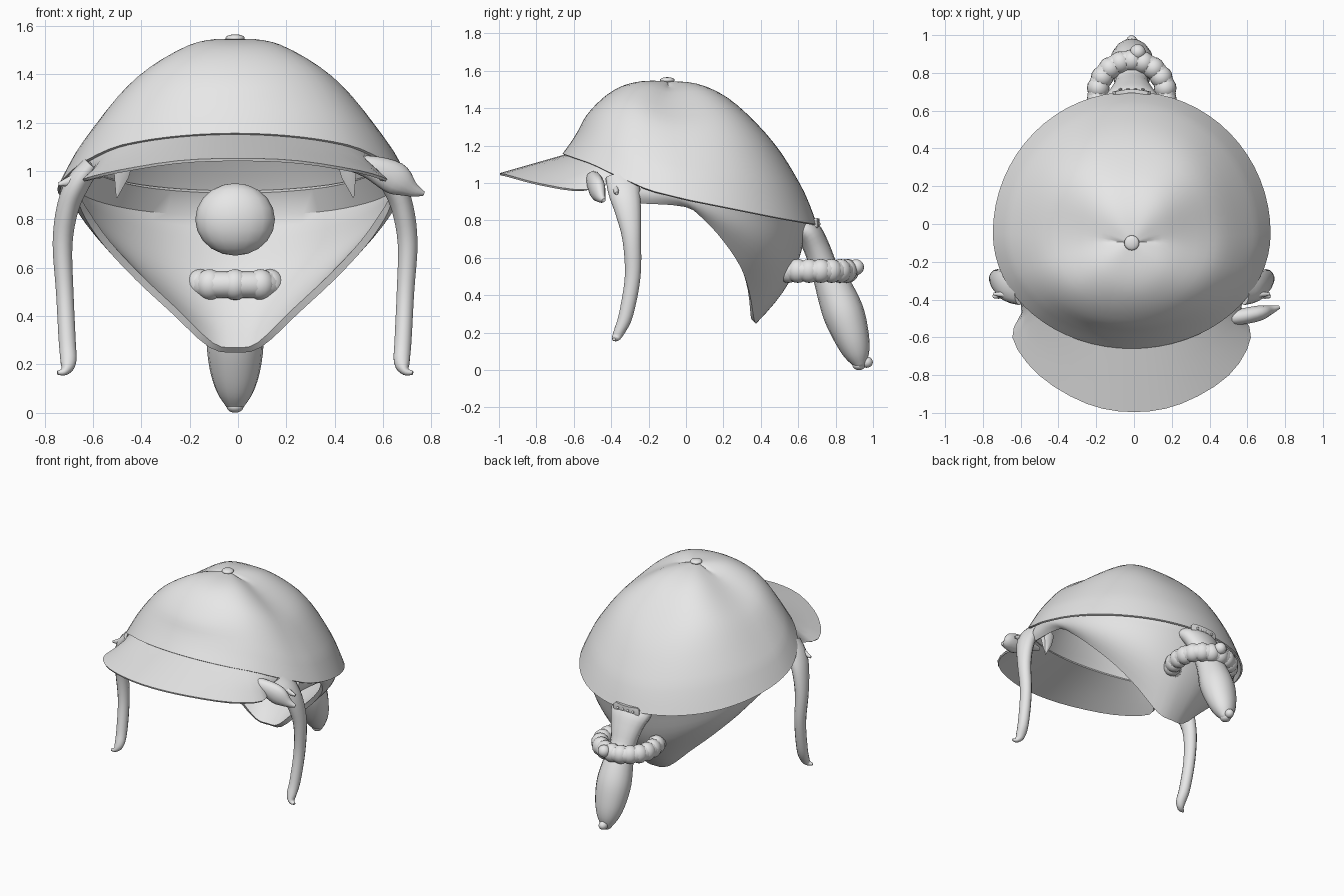
import bpy, bmesh, math
from mathutils import Vector

if "Cube" in bpy.data.objects:
    bpy.data.objects.remove(bpy.data.objects["Cube"])

CX = -0.012  # symmetry plane of the head
grey = bpy.data.materials.new("light_grey")
grey.diffuse_color = (0.8, 0.8, 0.8, 1)
grey.use_nodes = True
grey.node_tree.nodes["Principled BSDF"].inputs["Base Color"].default_value = grey.diffuse_color


def finish(name, bm, thick=0.0, angle=40):
    bmesh.ops.remove_doubles(bm, verts=bm.verts, dist=0.0005)
    bmesh.ops.recalc_face_normals(bm, faces=bm.faces)
    me = bpy.data.meshes.new(name)
    bm.to_mesh(me)
    bm.free()
    me.materials.append(grey)
    ob = bpy.data.objects.new(name, me)
    bpy.context.collection.objects.link(ob)
    bpy.ops.object.select_all(action='DESELECT')
    bpy.context.view_layer.objects.active = ob
    ob.select_set(True)
    if thick:
        mod = ob.modifiers.new("thickness", 'SOLIDIFY')
        mod.thickness, mod.offset = thick, 0
        bpy.ops.object.modifier_apply(modifier=mod.name)
    bpy.ops.object.shade_smooth_by_angle(angle=math.radians(angle))
    return ob


def smooth(pts, n):
    """Resample a list of tuples with a Catmull-Rom curve, n steps per span."""
    P = [Vector(p) for p in pts]
    P = [2 * P[0] - P[1]] + P + [2 * P[-1] - P[-2]]
    out = []
    for i in range(1, len(P) - 2):
        a, b, c, d = P[i - 1:i + 3]
        for k in range(n):
            t = k / n
            out.append(0.5 * (2 * b + (c - a) * t + (2 * a - 5 * b + 4 * c - d) * t * t
                              + (3 * b - a - 3 * c + d) * t ** 3))
    return out + [P[-2]]


def lookup(table, x):
    for (x0, y0), (x1, y1) in zip(table, table[1:]):
        if x <= x1:
            return y0 + (y1 - y0) * max(0, (x - x0) / (x1 - x0))
    return table[-1][1]


def grid(rows, closed=False, caps=False):
    bm = bmesh.new()
    V = [[bm.verts.new(p) for p in r] for r in rows]
    n = len(rows[0])
    for a, b in zip(V, V[1:]):
        for i in range(n if closed else n - 1):
            j = (i + 1) % n
            bm.faces.new((a[i], a[j], b[j], b[i]))
    if caps:
        bm.faces.new(V[0])
        bm.faces.new(V[-1])
    return bm


def tube(name, pts, wide, seg=14, n=4):
    """Lock of hair: points are x, y, z, radius along 'wide', radius across."""
    path = smooth([p[:3] for p in pts], n)
    radii = smooth([(p[3], p[4], 0) for p in pts], n)
    rows = []
    for i, (c, r) in enumerate(zip(path, radii)):
        t = (path[min(i + 1, len(path) - 1)] - path[max(i - 1, 0)]).normalized()
        u = (Vector(wide) - t * t.dot(Vector(wide))).normalized()
        v = t.cross(u)
        rows.append([c + u * r.x * math.cos(k * math.tau / seg)
                     + v * r.y * math.sin(k * math.tau / seg) for k in range(seg)])
    return finish(name, grid(rows, True, True), angle=60)


def balls(name, specs):
    """Joined ellipsoids given as (centre, radii)."""
    bm = bmesh.new()
    for c, r in specs:
        vs = bmesh.ops.create_uvsphere(bm, u_segments=16, v_segments=10, radius=1)["verts"]
        for v in vs:
            v.co = Vector((v.co.x * r[0] + c[0], v.co.y * r[1] + c[1], v.co.z * r[2] + c[2]))
    return finish(name, bm, angle=60)


# Cap rim, dipping towards the back
RIM_Z = [(-.66, 1.155), (-.5, 1.1), (-.42, 1.06), (-.2, .96), (0, .91),
         (.2, .87), (.5, .81), (.7, .775)]


def rim(a, inset=0.0):
    """a = 0 at the front, pi at the back."""
    y = -math.cos(a)
    y = -.05 + y * ((.605 if y < 0 else .745) - inset)
    return Vector((CX + (.73 - inset) * math.sin(a), y, lookup(RIM_Z, y)))


# Cap dome: front, side and back profiles blended around the apex, fuller on the diagonals
FRONT = [(1, 0), (.92, .16), (.85, .32), (.77, .53), (.62, .76), (.45, .92), (.25, .995), (0, 1)]
SIDE = [(1, 0), (.94, .14), (.87, .28), (.7, .54), (.55, .7), (.28, .9), (.12, .97), (0, 1)]
BACK = [(1, 0), (.95, .14), (.89, .275), (.76, .5), (.6, .7), (.4, .885), (.2, .98), (0, 1)]
profs = [smooth([(a, b, 0) for a, b in p], 3) for p in (FRONT, SIDE, BACK)]
rows = []
for f, s, b in zip(*profs):
    row = []
    for k in range(64):
        a = k * math.tau / 64
        c = math.cos(a)
        p = s.lerp(f if c > 0 else b, c * c)
        h = p.y + .11 * math.sin(2 * a) ** 2 * math.sin(math.pi * p.x) * p.x
        h -= .015 * math.exp(-(c / .15) ** 2) * math.exp(-((p.x - .12) / .08) ** 2)  # seam tuck
        r = rim(a)
        row.append((CX + p.x * (r.x - CX), -.1 + p.x * (r.y + .1), r.z + h * (1.54 - r.z)))
    rows.append(row)
finish("cap_dome", grid(rows, True), .012)

# Button on the crown
balls("cap_button", [((CX, -.1, 1.55), (.04, .04, .016)), ((CX, -.1, 1.535), (.02, .02, .02))])

# Visor
outer = smooth([(-.565, -.45, .975), (-.64, -.6, .965), (-.5, -.8, 1.0), (-.25, -.95, 1.04), (0, -.994, 1.05),
                (.25, -.95, 1.04), (.5, -.8, 1.0), (.615, -.6, .965), (.55, -.45, .975)], 3)
n = len(outer)
rows = [[], [], [], []]
for i, o in enumerate(outer):
    r = rim((i / (n - 1) * 2 - 1) * math.radians(56), .01)
    for k, row in enumerate(rows):
        row.append(r.lerp(o, k / 3) - Vector((0, 0, .003)))
finish("visor", grid(rows), .012)

# Hair covering the back of the head, from the cap down to the nape
edge = [(.64, -.27, .9), (.645, 0, .885), (.61, .1, .815), (.53, .2, .7), (.4, .29, .56),
        (.25, .335, .42), (.1, .355, .28), (0, .365, .26)]
tops = [108, 94, 80, 64, 48, 31, 13, 0]
full = [(x, y, z, t) for (x, y, z), t in zip(edge, tops)]
full += [(-x, y, z, -t) for x, y, z, t in full[-2::-1]]
E = smooth([p[:3] for p in full], 3)
A = smooth([(p[3], 0, 0) for p in full], 3)
rows = []
for k in range(-1, 11):
    row = []
    for e, a in zip(E, A):
        top = rim(math.pi - math.radians(a.x), .045) + Vector((0, 0, .03))
        e = e + Vector((CX, 0, 0))
        if k < 0:
            row.append(Vector((CX + (top.x - CX) * .93, top.y * .945, top.z + .1)))
            continue
        t = k / 10
        out = Vector((top.x - CX, top.y, 0)).normalized()
        gap = min(1, (top - e).length / .5)
        row.append(top.lerp(e, t) + out * .062 * gap * math.sin(math.pi * t ** 1.25))
    rows.append(row)
finish("back_hair", grid(rows), .03)

# Long locks in front of the ears, with short tips under the cap
lock = [(.59, -.34, 1.03, .09, .04), (.65, -.33, .95, .085, .05), (.692, -.31, .85, .07, .047),
        (.714, -.29, .7, .05, .042), (.705, -.285, .5, .042, .037), (.695, -.32, .3, .038, .036),
        (.69, -.355, .21, .03, .033), (.705, -.375, .172, .022, .018), (.735, -.385, .165, .008, .008)]
for side, s in (("right", 1), ("left", -1)):
    tube(side + "_long_lock", [(CX + s * p[0],) + p[1:] for p in lock], (0, 1, 0))
    tube(side + "_short_tip", [(CX + s * .46, -.36, 1.06, .04, .05), (CX + s * .47, -.35, .98, .03, .035),
                               (CX + s * .49, -.34, .89, .003, .003)], (0, 1, 0), 6, 1)
    tube(side + "_temple_lock", [(CX + s * .58, -.38, 1.0, .02, .015), (CX + s * .66, -.375, .965, .025, .018),
                                 (CX + s * .73, -.37, .945, .008, .008)], (0, 0, 1), 10)

# Loose lock sweeping out on one side
tube("loose_lock", [(.4, -.5, 1.03, .012, .012), (.53, -.495, 1.02, .045, .04), (.65, -.475, .97, .068, .042),
                    (.72, -.455, .925, .033, .025), (.768, -.44, .907, .01, .01)], (0, 0, 1))

# Ponytail, with its root inside the hair
balls("ponytail_root", [((CX, .55, .8), (.165, .1, .15))])
tail = [(.57, .77, .14, .06), (.65, .74, .15, .07), (.7, .65, .115, .07), (.74, .54, .09, .075),
        (.785, .45, .1, .095), (.84, .31, .118, .11), (.885, .18, .105, .095), (.915, .085, .075, .068),
        (.935, .015, .03, .025)]
tube("ponytail", [(CX, y, z, a, b) for y, z, a, b in tail], (1, 0, 0), 16)
balls("ponytail_tip", [((CX, .965, .042), (.03, .034, .03)), ((CX, .925, .025), (.035, .035, .025))])

# Beaded hair tie on a flattened ring, with a soft core
ring = []
for k in range(18):
    a = k * math.tau / 18
    s, c = math.sin(a), math.cos(a)
    flat = .5 if c < 0 else 1
    ring.append((CX + .18 * math.copysign(abs(s) ** flat, s), .69 + (.175 if c > 0 else .185) * c, .53))
balls("hair_tie", [(p, (.06, .06, .064)) for p in ring] + [((.02, .91, .55), (.042, .042, .042))])
loop = ring[-1:] + ring + ring[:2]
tube("hair_tie_core", [p + (.056, .056) for p in loop], (0, 0, 1), 10, 2)

# Adjustment strap at the back of the cap, with studs
rows = []
for z in (.752, .765, .797, .81):
    w = .1 if .76 < z < .8 else .085
    rows.append([(CX + w * k / 4, .703 - .012 * (k / 4) ** 2, z) for k in range(-4, 5)])
finish("back_strap", grid(rows), .02)
balls("strap_studs", [((CX + x, .713, .781), (.009, .006, .009)) for x in (-.06, -.02, .02, .06)])
